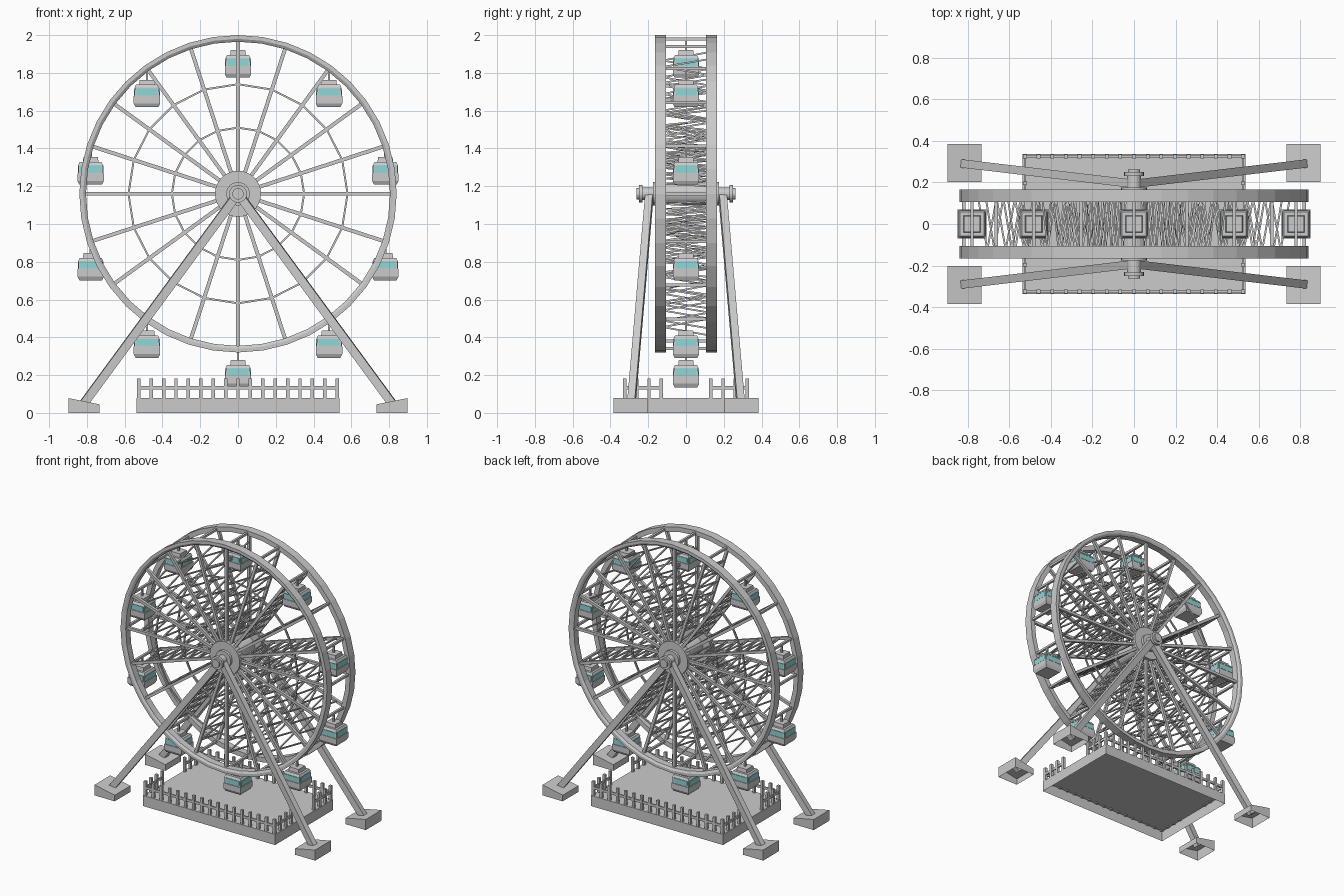
import bpy, bmesh
from math import sin, cos, pi, radians
from mathutils import Vector, Matrix

if "Cube" in bpy.data.objects:
    bpy.data.objects.remove(bpy.data.objects["Cube"])

HUB = Vector((0, 0, 1.16))
N = 20            # spokes per side
teal = bpy.data.materials.new("window_teal")
teal.diffuse_color = (0.28, 0.68, 0.68, 1)
teal.use_nodes = True
teal.node_tree.nodes["Principled BSDF"].inputs["Base Color"].default_value = teal.diffuse_color


def finish(bm, name, mat=None):
    me = bpy.data.meshes.new(name)
    bm.to_mesh(me)
    bm.free()
    ob = bpy.data.objects.new(name, me)
    bpy.context.collection.objects.link(ob)
    if mat:
        me.materials.append(mat)
    return ob


def box(bm, lo, hi):
    lo, hi = Vector(lo), Vector(hi)
    m = Matrix.Translation((lo + hi) / 2) @ Matrix.Diagonal((*(hi - lo), 1))
    return bmesh.ops.create_cube(bm, size=1, matrix=m)["verts"]


def beam(bm, a, b, w, h=None):
    """Rectangular bar between two points."""
    a, b = Vector(a), Vector(b)
    d = b - a
    m = (Matrix.Translation((a + b) / 2) @ d.to_track_quat('Z', 'Y').to_matrix().to_4x4()
         @ Matrix.Diagonal((w, h or w, d.length, 1)))
    bmesh.ops.create_cube(bm, size=1, matrix=m)


def disc(bm, r, y0, y1, n=24):
    m = Matrix.Translation(HUB + Vector((0, (y0 + y1) / 2, 0))) @ Matrix.Rotation(pi / 2, 4, 'X')
    bmesh.ops.create_cone(bm, cap_ends=True, segments=n, radius1=r, radius2=r,
                          depth=abs(y1 - y0), matrix=m)


def frustum(bm, h0, z0, h1, z1, c):
    """Square block about c, half width h0 at z0 and h1 at z1."""
    for v in box(bm, (-1, -1, z0), (1, 1, z1)):
        h = h0 if v.co.z < (z0 + z1) / 2 else h1
        v.co = Vector((v.co.x * h, v.co.y * h, v.co.z)) + c


def polar(r, a, y=0):
    return HUB + Vector((r * sin(a), y, r * cos(a)))


def open_bottom(bm):
    bm.normal_update()
    down = [f for f in bm.faces if f.normal.z < -0.9]
    bmesh.ops.delete(bm, geom=down, context='FACES')


# Two rims with rectangular section
for s, name in ((-1, "front_rim"), (1, "back_rim")):
    bm = bmesh.new()
    prof = [(0.805, 0.105), (0.84, 0.105), (0.84, 0.165), (0.82, 0.165), (0.805, 0.155)]
    rings = [[bm.verts.new(polar(r, 2 * pi * i / 40, s * y)) for r, y in prof] for i in range(40)]
    for i in range(40):
        p, q = rings[i], rings[(i + 1) % 40]
        for k in range(5):
            j = (k + 1) % 5
            bm.faces.new((p[k], p[j], q[j], q[k]))
    bmesh.ops.recalc_face_normals(bm, faces=bm.faces)
    finish(bm, name)

# Spokes and thin brace rings on each side
angles = [2 * pi * i / N for i in range(N)]
spokes, braces = bmesh.new(), bmesh.new()
for s in (-1, 1):
    for a in angles:
        y = s * 0.13
        beam(spokes, polar(0.08, a, y), polar(0.815, a, y), 0.02)
        for r in (0.35, 0.58):
            beam(braces, polar(r, a, y), polar(r, a + 2 * pi / N, y), 0.01)
finish(spokes, "spokes")
finish(braces, "brace_rings")

# Zigzag lacing between front and back spokes, and rim cross bars
lacing, bars = bmesh.new(), bmesh.new()
steps = 14
for a in angles:
    pts = [polar(0.13 + 0.62 * k / steps, a, 0.125 * (-1) ** k) for k in range(steps + 1)]
    for p, q in zip(pts, pts[1:]):
        beam(lacing, p, q, 0.009)
    beam(bars, polar(0.82, a, -0.125), polar(0.82, a, 0.125), 0.016)
finish(lacing, "spoke_lacing")
finish(bars, "rim_cross_bars")

# Hub and axle
bm = bmesh.new()
disc(bm, 0.033, -0.25, 0.25)
disc(bm, 0.06, -0.11, 0.11)
for s in (-1, 1):
    disc(bm, 0.122, s * 0.11, s * 0.155, 28)
    disc(bm, 0.062, s * 0.155, s * 0.175)
    disc(bm, 0.047, s * 0.23, s * 0.25)
    disc(bm, 0.03, s * 0.25, s * 0.262)
finish(bm, "hub_axle")

# Gondolas hanging from every second spoke
for i in range(10):
    c = polar(0.82, radians(36 * i))
    bm = bmesh.new()
    beam(bm, c, c + Vector((0, 0, -0.065)), 0.012)
    frustum(bm, 0.042, -0.088, 0.038, -0.06, c)
    frustum(bm, 0.066, -0.102, 0.058, -0.086, c)
    frustum(bm, 0.066, -0.146, 0.064, -0.102, c)
    frustum(bm, 0.070, -0.185, 0.070, -0.146, c)
    frustum(bm, 0.060, -0.205, 0.070, -0.185, c)
    finish(bm, f"gondola_{i + 1}")
    bm = bmesh.new()
    for u, v in ((0.056, 0.068), (0.068, 0.056)):
        box(bm, c + Vector((-u, -v, -0.143)), c + Vector((u, v, -0.105)))
    finish(bm, f"gondola_windows_{i + 1}", teal)

# Support legs and wedge feet
legs, feet = bmesh.new(), bmesh.new()
for sx in (-1, 1):
    for sy in (-1, 1):
        beam(legs, (-sx * 0.01, sy * 0.192, 1.175), (sx * 0.82, sy * 0.29, 0.045), 0.04, 0.045)
        xs, ys = sorted((sx * 0.733, sx * 0.897)), sorted((sy * 0.203, sy * 0.385))
        for v in box(feet, (xs[0], ys[0], 0), (xs[1], ys[1], 0.078)):
            if v.co.z > 0.01 and abs(v.co.x) < 0.8:
                v.co.z = 0.045
open_bottom(feet)
finish(legs, "support_legs")
finish(feet, "feet")

# Platform
bm = bmesh.new()
box(bm, (-0.537, -0.337, 0), (0.537, 0.337, 0.078))
open_bottom(bm)
finish(bm, "platform")

# Fence with openings in the middle of both ends
bm = bmesh.new()
X, Y, p = 0.525, 0.325, 0.009


def post(x, y):
    box(bm, (x - p, y - p, 0.07), (x + p, y + p, 0.183))


for s in (-1, 1):
    for i in range(17):
        post(-X + 2 * X * i / 16, s * Y)
    box(bm, (-X, s * Y - 0.005, 0.125), (X, s * Y + 0.005, 0.143))
    for t in (-1, 1):
        for k in range(1, 4):
            post(s * X, t * (Y - 0.0645 * k))
        y0, y1 = sorted((t * Y, t * 0.122))
        box(bm, (s * X - 0.005, y0, 0.125), (s * X + 0.005, y1, 0.143))
finish(bm, "fence")
